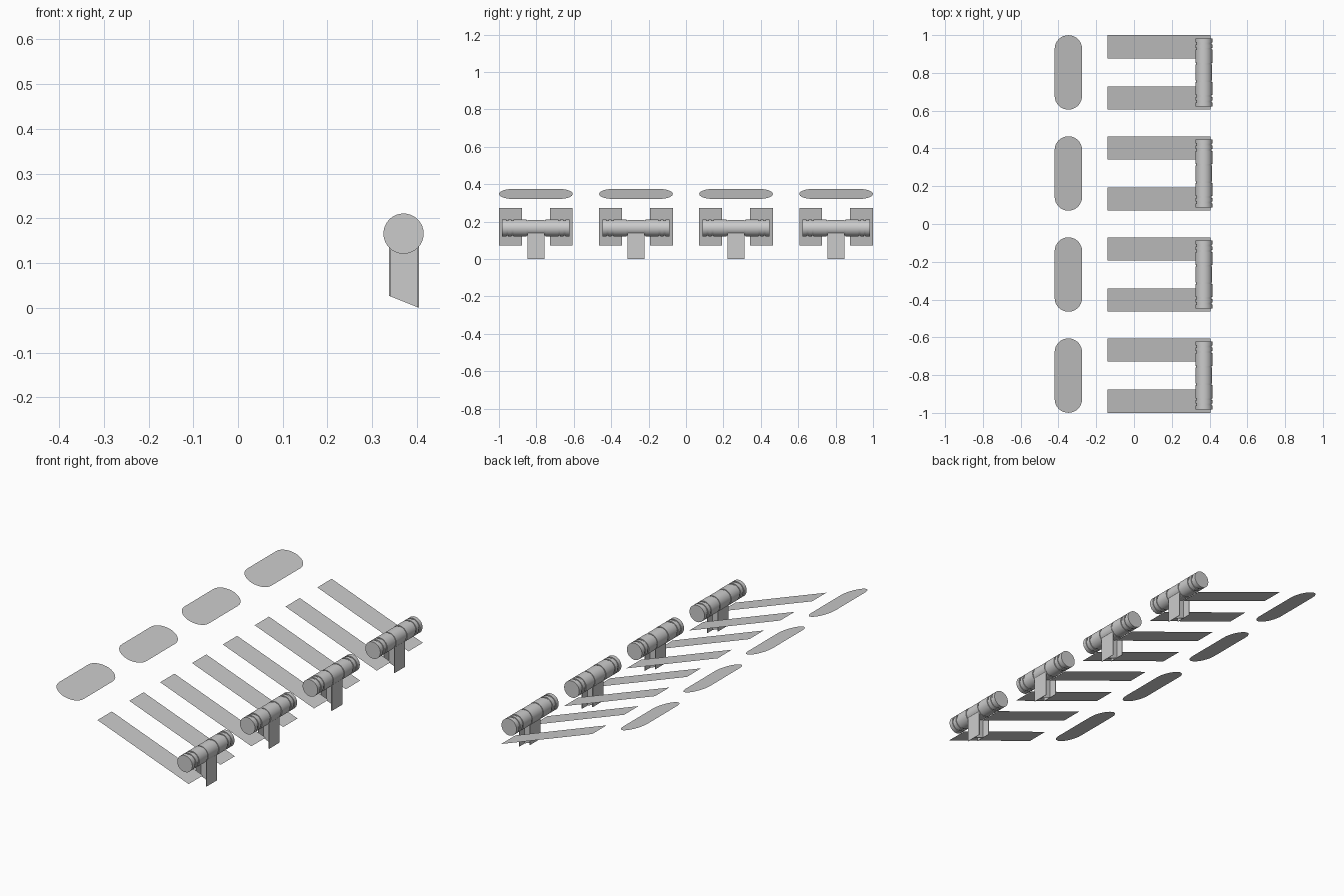
import bpy, bmesh, math
from mathutils import Vector

cube = bpy.data.objects.get("Cube")
if cube:
    bpy.data.objects.remove(cube)

grey = bpy.data.materials.new("light_grey")
grey.use_nodes = True
colour = (0.6, 0.6, 0.6, 1)
grey.diffuse_color = colour
grey.node_tree.nodes["Principled BSDF"].inputs["Base Color"].default_value = colour

PITCH = 0.535          # spacing of the four units along y
HALF = 0.197           # half width of a unit


def slope(x):
    """Height of the common sloping plane at x."""
    return 0.2206 - 0.367 * x


def finish(name, bm, smooth=False):
    mesh = bpy.data.meshes.new(name)
    bm.to_mesh(mesh)
    bm.free()
    mesh.materials.append(grey)
    ob = bpy.data.objects.new(name, mesh)
    bpy.context.collection.objects.link(ob)
    if smooth:
        bpy.ops.object.select_all(action='DESELECT')
        ob.select_set(True)
        bpy.context.view_layer.objects.active = ob
        bpy.ops.object.shade_smooth_by_angle(angle=math.radians(35))
    return ob


def sloped_sheet(name, outline):
    """Thin flat sheet lying in the sloping plane."""
    bm = bmesh.new()
    bm.faces.new([bm.verts.new((x, y, slope(x))) for x, y in outline])
    return finish(name, bm)


def strip(name, y0, y1):
    a, b = -0.14, 0.405
    return sloped_sheet(name, [(a, y0), (b, y0), (b, y1), (a, y1)])


def pad(name, yc):
    """Sheet with rounded ends."""
    r, xc, n = 0.0725, -0.3475, 16
    pts = []
    for end in (1, -1):
        for i in range(n + 1):
            t = math.pi * i / n + (0 if end > 0 else math.pi)
            pts.append((xc + r * math.cos(t), yc + end * (HALF - r) + r * math.sin(t)))
    return sloped_sheet(name, pts)


def roller(name, yc):
    """Grooved bar turned around the y axis."""
    R, G = 0.045, 0.041
    half = [(0.18, 0), (0.18, R), (0.158, R), (0.158, G), (0.148, G), (0.148, R),
            (0.13, R), (0.13, G), (0.12, G), (0.12, R), (0.05, R), (0.05, G),
            (0.043, G), (0.043, R - 0.001)]
    profile = half + [(-y, r) for y, r in reversed(half)]
    bm = bmesh.new()
    vs = [bm.verts.new((r, y, 0)) for y, r in profile]
    edges = [bm.edges.new(p) for p in zip(vs, vs[1:])]
    bmesh.ops.spin(bm, geom=vs + edges, cent=(0, 0, 0), axis=(0, 1, 0),
                   angle=2 * math.pi, steps=32, use_duplicate=False)
    bmesh.ops.remove_doubles(bm, verts=bm.verts, dist=1e-5)
    bmesh.ops.recalc_face_normals(bm, faces=bm.faces)
    bmesh.ops.translate(bm, verts=bm.verts, vec=(0.37, yc, 0.166))
    return finish(name, bm, True)


def post(name, yc):
    """H-section post with a slanted foot."""
    x0, x1, w, t = 0.338, 0.405, 0.045, 0.004
    quarter = [(x1, w), (x1 - t, w), (x1 - t, t / 2)]
    left = [(x0 + x1 - x, y) for x, y in reversed(quarter)]
    top = quarter + left
    section = top + [(x, -y) for x, y in reversed(top)]
    bm = bmesh.new()
    foot = bm.faces.new([bm.verts.new((x, y + yc, (x1 - x) * 0.4)) for x, y in section])
    up = bmesh.ops.extrude_face_region(bm, geom=[foot], use_keep_orig=True)["geom"]
    for v in up:
        if isinstance(v, bmesh.types.BMVert):
            v.co.z = 0.15
    bmesh.ops.recalc_face_normals(bm, faces=bm.faces)
    return finish(name, bm)


# Four identical units in a row
for k in range(4):
    yc = (k - 1.5) * PITCH
    n = k + 1
    pad(f"rounded_pad_{n}", yc)
    strip(f"front_strip_{n}", yc - HALF, yc - 0.075)
    strip(f"back_strip_{n}", yc + 0.075, yc + HALF)
    roller(f"grooved_bar_{n}", yc)
    post(f"post_{n}", yc)
